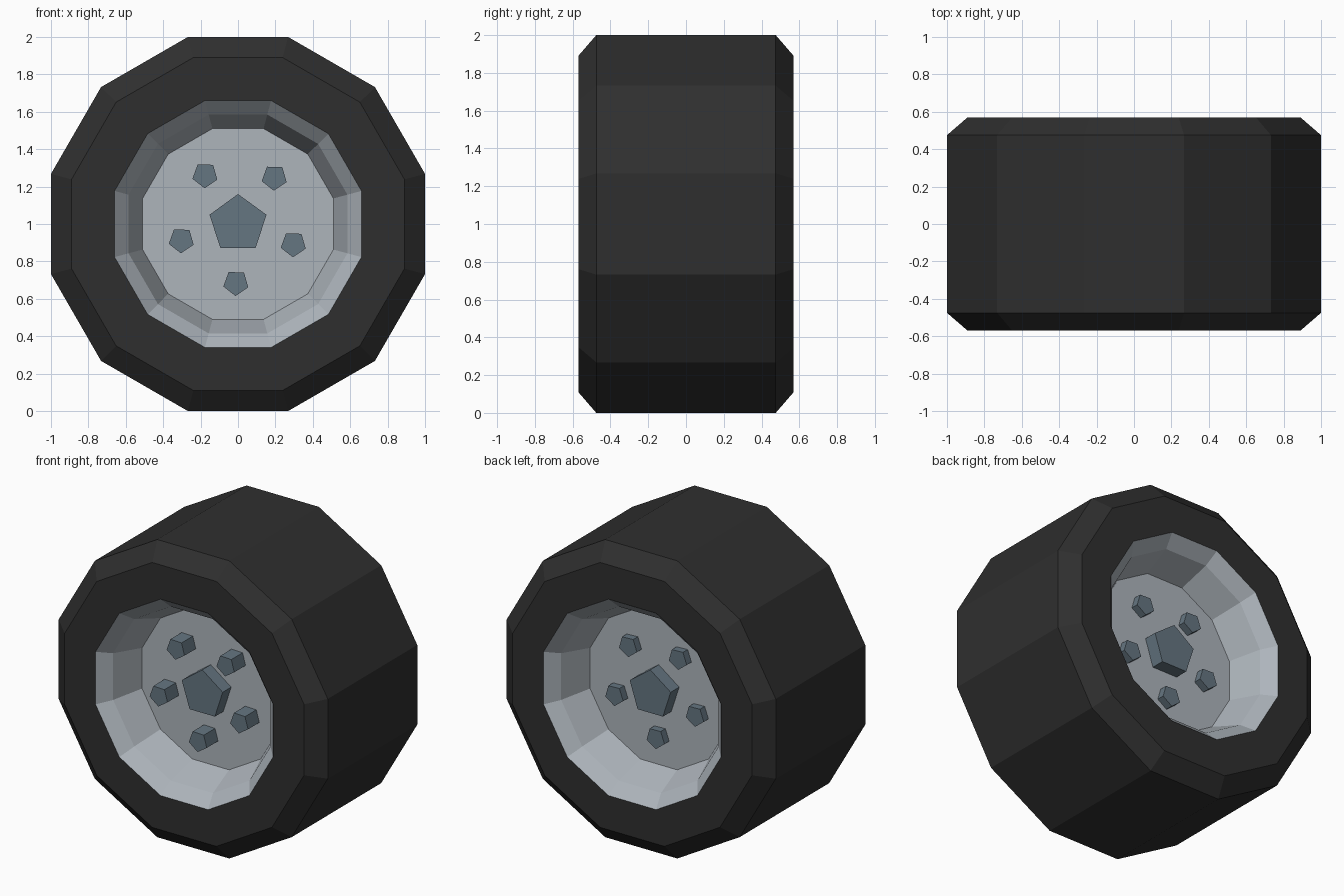
import bpy, bmesh
from math import cos, sin, pi, radians

if "Cube" in bpy.data.objects:
    bpy.data.objects.remove(bpy.data.objects["Cube"])

SIDES = 12


def material(name, rgb):
    m = bpy.data.materials.new(name)
    m.diffuse_color = (*rgb, 1)
    m.use_nodes = True
    m.node_tree.nodes["Principled BSDF"].inputs["Base Color"].default_value = m.diffuse_color
    return m


def finish(name, bm, mat):
    bmesh.ops.recalc_face_normals(bm, faces=bm.faces)
    me = bpy.data.meshes.new(name)
    bm.to_mesh(me)
    bm.free()
    me.materials.append(mat)
    ob = bpy.data.objects.new(name, me)
    bpy.context.collection.objects.link(ob)
    return ob


def lathe(name, profile, mat, closed=False):
    """Spin (flat radius, y) points around the wheel axle; cap the ends or close the loop."""
    bm = bmesh.new()
    rings = []
    for flat, y in profile:
        r = flat / cos(pi / SIDES)
        angles = [2 * pi * (i + 0.5) / SIDES for i in range(SIDES)]
        rings.append([bm.verts.new((r * cos(a), y, 1 + r * sin(a))) for a in angles])
    pairs = list(zip(rings, rings[1:]))
    if closed:
        pairs.append((rings[-1], rings[0]))
    for a, b in pairs:
        for i in range(SIDES):
            j = (i + 1) % SIDES
            bm.faces.new((a[i], a[j], b[j], b[i]))
    if not closed:
        bm.faces.new(rings[0])
        bm.faces.new(rings[-1])
    return finish(name, bm, mat)


def pentagon_bar(name, x, z, r, turn, y0, y1, mat):
    """Five-sided bar running along the axle."""
    bm = bmesh.new()
    angles = [turn + 2 * pi * i / 5 for i in range(5)]
    face = bm.faces.new([bm.verts.new((x + r * cos(a), y0, z + r * sin(a))) for a in angles])
    ext = bmesh.ops.extrude_face_region(bm, geom=[face], use_keep_orig=True)
    moved = [v for v in ext["geom"] if isinstance(v, bmesh.types.BMVert)]
    bmesh.ops.translate(bm, verts=moved, vec=(0, y1 - y0, 0))
    return finish(name, bm, mat)


rubber = material("rubber", (0.028, 0.028, 0.028))
alloy = material("alloy", (0.42, 0.46, 0.50))
steel = material("steel", (0.13, 0.18, 0.22))

# Tyre with bevelled shoulders
tyre_half = [(0.66, -0.57), (0.89, -0.57), (1.0, -0.475)]
lathe("tyre", tyre_half + [(r, -y) for r, y in reversed(tyre_half)], rubber, closed=True)

# Rim dished on both sides, with a flat disc at the bottom of each dish
dish = [(0.51, -0.29), (0.585, -0.49), (0.66, -0.57)]
lathe("rim", dish + [(r, -y) for r, y in reversed(dish)], alloy)

# Hub and five lug nuts passing through the disc
pentagon_bar("hub", 0, 1, 0.16, pi / 2, -0.38, 0.38, steel)
for i in range(5):
    a = radians(52 + 72 * i)
    pentagon_bar(f"lug_nut_{i + 1}", 0.315 * cos(a), 1 + 0.315 * sin(a), 0.07,
                 radians(52), -0.41, 0.34, steel)
